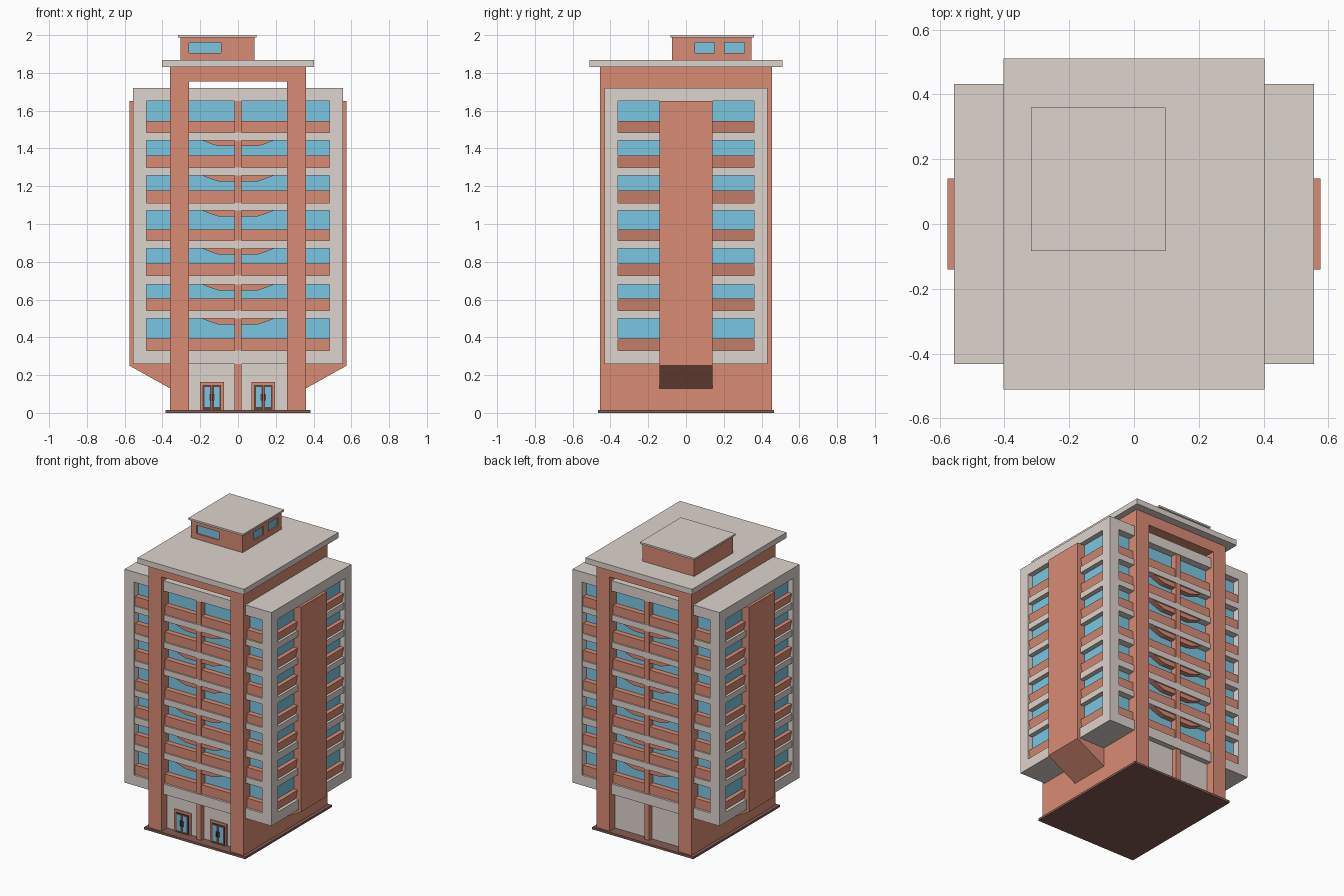
import bpy, bmesh

if "Cube" in bpy.data.objects:
    bpy.data.objects.remove(bpy.data.objects["Cube"])


def lin(c):
    c /= 255
    return c / 12.92 if c <= 0.04045 else ((c + 0.055) / 1.055) ** 2.4


def material(name, r, g, b):
    m = bpy.data.materials.new(name)
    m.diffuse_color = (lin(r), lin(g), lin(b), 1)
    m.use_nodes = True
    m.node_tree.nodes["Principled BSDF"].inputs["Base Color"].default_value = m.diffuse_color
    return m


CONCRETE = material("concrete", 222, 211, 205)
BRICK = material("brick", 217, 139, 117)
GLASS = material("glass", 122, 198, 226)
DARK = material("dark_brown", 133, 92, 82)
FRAME = material("door_brown", 98, 69, 61)


def box(x0, x1, y0, y1, z0, z1):
    """Rectangle profile pushed along y."""
    return [(x0, z0), (x1, z0), (x1, z1), (x0, z1)], y0, y1


def build(name, mat, prisms):
    """One object from prisms: an xz profile extruded from y0 to y1."""
    bm = bmesh.new()
    for profile, y0, y1 in prisms:
        a = [bm.verts.new((x, y0, z)) for x, z in profile]
        b = [bm.verts.new((x, y1, z)) for x, z in profile]
        n = len(a)
        bm.faces.new(a)
        bm.faces.new(b[::-1])
        for i in range(n):
            bm.faces.new((a[i], b[i], b[(i + 1) % n], a[(i + 1) % n]))
    bmesh.ops.recalc_face_normals(bm, faces=bm.faces)
    mesh = bpy.data.meshes.new(name)
    bm.to_mesh(mesh)
    bm.free()
    mesh.materials.append(mat)
    ob = bpy.data.objects.new(name, mesh)
    bpy.context.collection.objects.link(ob)
    return ob


def flip_x(prisms):
    return prisms + [([(-x, z) for x, z in p], a, b) for p, a, b in prisms]


def flip_y(prisms):
    return prisms + [(p, -b, -a) for p, a, b in prisms]


# Storeys: rail bottom, rail top, glass top
FLOORS = [(.33, .393, .499), (.541, .605, .68), (.727, .79, .87), (.912, .972, 1.072),
          (1.112, 1.178, 1.257), (1.298, 1.363, 1.443), (1.485, 1.546, 1.65)]
TOP = 1.65                  # head of the top windows
WX, WY = .556, .432         # outer faces of the body
GX, GY = .52, .382          # glass planes

# Base, portal walls and roof
build("plinth", DARK, [box(-.383, .383, -.467, .467, 0, .015)])
build("portal_walls", BRICK, flip_x([box(.26, .36, -.455, .455, .015, 1.83)]))
build("portal_beam", BRICK, [box(-.26, .26, -.455, .455, 1.755, 1.83)])
build("roof_slab", CONCRETE, [box(-.403, .403, -.51, .51, 1.83, 1.868)])
build("ground_floor", CONCRETE, [box(-.26, .26, -.395, .395, .015, .26)])

# Body frame: bottom and top bands plus corner posts
build("body_bands", CONCRETE, [box(-WX, WX, -WY, WY, .26, .33),
                               box(-WX, WX, -WY, WY, TOP, 1.72)])
build("corner_posts", CONCRETE, flip_y(flip_x([box(.485, WX, .36, WY, .33, TOP)])))
build("window_glass", GLASS, [box(-GX, GX, -GY, GY, .33, TOP)])

# Floor slabs between storeys
slabs, front_rails, side_rails, arches = [], [], [], []
for i, (z0, z1, z2) in enumerate(FLOORS):
    if i < 6:
        top = FLOORS[i + 1][0]
        slabs.append(box(-WX + .004, WX - .004, -WY + .004, WY - .004, z2, top))
        arches.append(([(-.19, z2), (-.145, z2 - .018), (-.105, z2 - .031),
                        (.105, z2 - .031), (.145, z2 - .018), (.19, z2)], GY, .418))
    # Upright rails on front and back, leaning rails on the sides
    front_rails.append(box(-.26, .26, GY, .418, z0, z1))
    front_rails += flip_x([box(.36, .485, GY, .418, z0, z1)])
    side_rails.append(([(GX, z0), (.535, z0), (.549, z1), (GX, z1)], .14, .36))
build("floor_slabs", CONCRETE, slabs)
build("balcony_rails", BRICK, flip_y(front_rails))
build("side_rails", BRICK, flip_y(flip_x(side_rails)))
build("balcony_arches", BRICK, flip_y(arches))

# Central mullions on front and back
build("central_mullions", BRICK, flip_y([box(-.018, .018, GY, .427, .33, TOP),
                                         box(-.018, .018, .395, .425, .015, .26)]))

# Side spines with sloping foot
build("side_spines", BRICK, flip_x([([(.36, .13), (.575, .25), (.575, TOP), (.36, TOP)],
                                     -.14, .14)]))

# Entrance doors
frames, leaves, panes, handles = [], [], [], []
for cx in (-.138, .134):
    frames.append(box(cx - .063, cx + .063, -.403, -.395, .015, .163))
    for s in (-1, 1):
        c = cx + s * .025
        leaves.append(box(c - .024, c + .024, -.408, -.403, .015, .147))
        panes.append(box(c - .015, c + .015, -.411, -.408, .03, .138))
        h = cx + s * .009
        handles.append(box(h - .005, h + .005, -.417, -.408, .065, .1))
build("door_surrounds", BRICK, frames)
build("door_leaves", FRAME, leaves)
build("door_panes", GLASS, panes)
build("door_handles", FRAME, handles)

# Rooftop room: inner block, outer wall pieces leaving window recesses
RX0, RX1, RY0, RY1, RD = -.305, .087, -.075, .347, .012
W0, W1, RZ0, RZ1 = 1.905, 1.962, 1.868, 1.988
IX, IY = RX1 - RD, RY0 + RD
walls = [box(RX0, IX, IY, RY1, RZ0, RZ1)]
for z0, z1 in ((RZ0, W0), (W1, RZ1)):
    walls += [box(RX0, RX1, RY0, IY, z0, z1), box(IX, RX1, IY, RY1, z0, z1)]
walls += [box(a, b, RY0, IY, W0, W1) for a, b in ((RX0, -.26), (-.09, RX1))]
walls += [box(IX, RX1, a, b, W0, W1) for a, b in ((IY, .047), (.152, .205), (.31, RY1))]
build("rooftop_room", BRICK, walls)
build("rooftop_windows", GLASS, [box(-.26, -.09, IY - .003, IY, W0, W1),
                                 box(IX, IX + .003, .047, .152, W0, W1),
                                 box(IX, IX + .003, .205, .31, W0, W1)])
build("rooftop_cap", CONCRETE, [box(-.318, .097, -.083, .36, RZ1, 2.0)])
